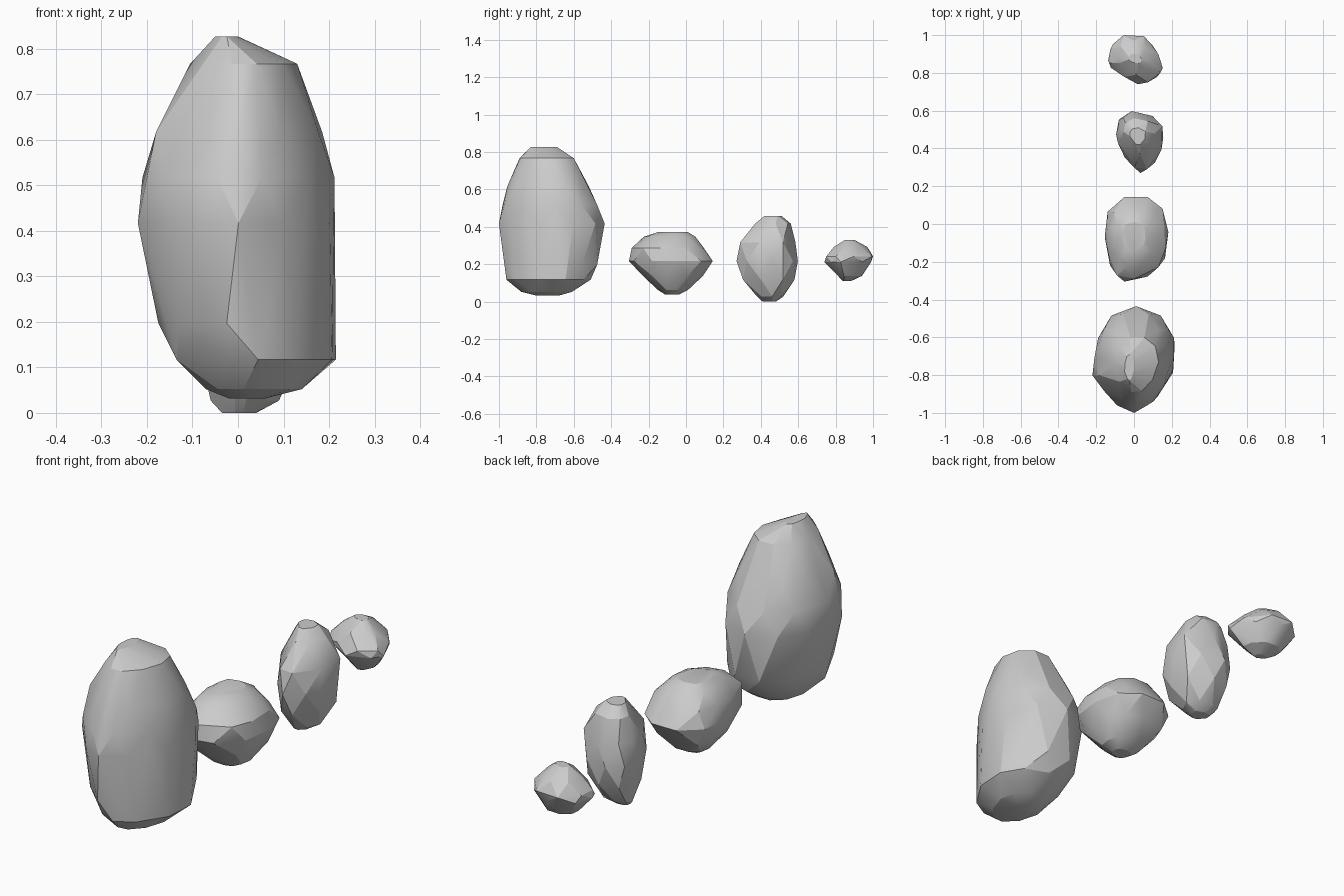
import bpy, bmesh

def make_rock(name, plan, rings):
    """Faceted boulder: hull of stacked outlines, each fitted to (z, x0, x1, y0, y1)."""
    bm = bmesh.new()
    n = len(plan)
    for k, (z, x0, x1, y0, y1) in enumerate(rings):
        pts = plan
        if k % 2:  # stagger every other ring so facets become triangles
            pts = [((plan[i][0] + plan[(i + 1) % n][0]) / 2,
                    (plan[i][1] + plan[(i + 1) % n][1]) / 2) for i in range(n)]
        xs, ys = [p[0] for p in pts], [p[1] for p in pts]
        for x, y in pts:
            u = (x - min(xs)) / (max(xs) - min(xs))
            v = (y - min(ys)) / (max(ys) - min(ys))
            bm.verts.new((x0 + u * (x1 - x0), y0 + v * (y1 - y0), z))
    hull = bmesh.ops.convex_hull(bm, input=bm.verts[:])
    junk = {g for g in hull["geom_interior"] + hull["geom_unused"]
            if isinstance(g, bmesh.types.BMVert)}
    bmesh.ops.delete(bm, geom=list(junk), context='VERTS')
    bmesh.ops.remove_doubles(bm, verts=bm.verts[:], dist=0.012)
    bmesh.ops.recalc_face_normals(bm, faces=bm.faces[:])
    mesh = bpy.data.meshes.new(name)
    bm.to_mesh(mesh)
    bm.free()
    obj = bpy.data.objects.new(name, mesh)
    bpy.context.collection.objects.link(obj)

# Tall front boulder
make_rock("tall_boulder",
    [(0.01, -0.43), (0.14, -0.48), (0.21, -0.60), (0.20, -0.78), (0.10, -0.94),
     (0.0, -1.0), (-0.09, -0.96), (-0.22, -0.80), (-0.19, -0.60), (-0.12, -0.48)],
    [(0.035, -0.02, 0.06, -0.80, -0.68),
     (0.055, -0.07, 0.14, -0.88, -0.61),
     (0.12, -0.135, 0.215, -0.96, -0.51),
     (0.20, -0.175, 0.21, -0.97, -0.475),
     (0.42, -0.22, 0.212, -1.0, -0.435),
     (0.52, -0.21, 0.212, -0.98, -0.475),
     (0.62, -0.18, 0.185, -0.955, -0.52),
     (0.77, -0.105, 0.13, -0.89, -0.60),
     (0.83, -0.05, 0.0, -0.83, -0.69)])

# Squat boulder
make_rock("squat_boulder",
    [(-0.12, 0.11), (0.02, 0.145), (0.12, 0.11), (0.175, 0.03), (0.18, -0.12),
     (0.14, -0.23), (0.0, -0.30), (-0.10, -0.28), (-0.15, -0.14), (-0.155, 0.0)],
    [(0.04, -0.03, 0.05, -0.11, -0.04),
     (0.065, -0.07, 0.10, -0.15, 0.01),
     (0.14, -0.13, 0.15, -0.23, 0.09),
     (0.22, -0.155, 0.182, -0.305, 0.143),
     (0.29, -0.14, 0.165, -0.29, 0.095),
     (0.35, -0.10, 0.11, -0.225, 0.05),
     (0.375, -0.06, 0.06, -0.15, 0.01)])

# Upright boulder
make_rock("upright_boulder",
    [(-0.06, 0.58), (0.04, 0.605), (0.155, 0.53), (0.15, 0.39),
     (0.07, 0.275), (0.0, 0.285), (-0.09, 0.43), (-0.09, 0.52)],
    [(0.003, -0.035, 0.04, 0.41, 0.48),
     (0.03, -0.06, 0.09, 0.38, 0.52),
     (0.12, -0.08, 0.13, 0.305, 0.58),
     (0.22, -0.095, 0.155, 0.27, 0.598),
     (0.32, -0.085, 0.15, 0.29, 0.585),
     (0.42, -0.055, 0.11, 0.37, 0.56),
     (0.462, -0.02, 0.06, 0.42, 0.51)])

# Small back boulder
make_rock("small_boulder",
    [(0.0, 1.0), (0.10, 0.95), (0.15, 0.83), (0.12, 0.78),
     (0.02, 0.74), (-0.12, 0.83), (-0.135, 0.87), (-0.11, 0.96)],
    [(0.112, -0.02, 0.04, 0.84, 0.88),
     (0.14, -0.07, 0.09, 0.82, 0.94),
     (0.215, -0.137, 0.152, 0.74, 0.99),
     (0.245, -0.13, 0.14, 0.75, 1.0),
     (0.295, -0.085, 0.09, 0.79, 0.97),
     (0.333, -0.03, 0.04, 0.85, 0.90)])

# Soften only the shallow facets
for obj in bpy.context.scene.objects:
    obj.select_set(True)
    bpy.context.view_layer.objects.active = obj
bpy.ops.object.shade_smooth_by_angle(angle=0.35)
low = min(v.co.z for o in bpy.context.scene.objects for v in o.data.vertices)
for obj in bpy.context.scene.objects:
    obj.location.z = -low
